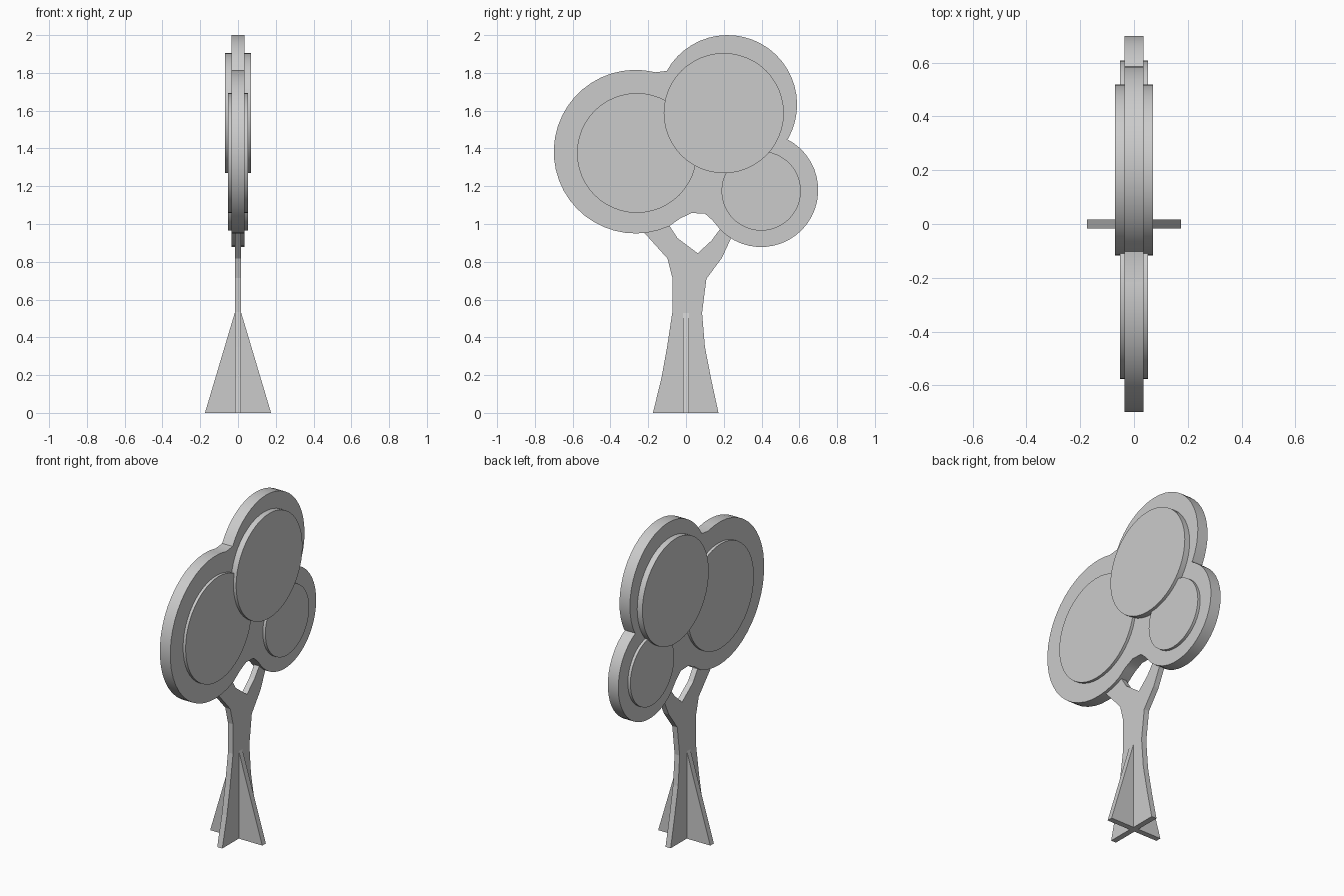
import bpy, bmesh
from math import radians, cos, sin

if "Cube" in bpy.data.objects:
    bpy.data.objects.remove(bpy.data.objects["Cube"])


def slab(name, outline, half, along_x=True, smooth=True):
    """Extrude a flat outline symmetrically along x (or y)."""
    bm = bmesh.new()
    place = (lambda a, z: (-half, a, z)) if along_x else (lambda a, z: (a, -half, z))
    face = bm.faces.new([bm.verts.new(place(a, z)) for a, z in outline])
    ext = bmesh.ops.extrude_face_region(bm, geom=[face])
    moved = [v for v in ext["geom"] if isinstance(v, bmesh.types.BMVert)]
    shift = (2 * half, 0, 0) if along_x else (0, 2 * half, 0)
    bmesh.ops.translate(bm, verts=moved, vec=shift)
    bmesh.ops.recalc_face_normals(bm, faces=bm.faces)
    mesh = bpy.data.meshes.new(name)
    bm.to_mesh(mesh)
    bm.free()
    ob = bpy.data.objects.new(name, mesh)
    bpy.context.collection.objects.link(ob)
    if smooth:
        bpy.ops.object.select_all(action='DESELECT')
        ob.select_set(True)
        bpy.context.view_layer.objects.active = ob
        bpy.ops.object.shade_smooth_by_angle(angle=radians(30))
    return ob


def arc(cy, cz, r, a0, a1, n):
    angles = [radians(a0 + (a1 - a0) * i / n) for i in range(n + 1)]
    return [(cy + r * cos(a), cz + r * sin(a)) for a in angles]


# Forked trunk, tips tucked inside the canopy
trunk = [(-0.175, 0), (0.172, 0), (0.135, 0.17), (0.10, 0.35), (0.085, 0.53),
         (0.108, 0.71), (0.19, 0.82), (0.25, 0.95), (0.20, 1.0),
         (0.135, 0.912), (0.062, 0.845), (-0.045, 0.925), (-0.10, 1.01),
         (-0.24, 0.975), (-0.098, 0.817), (-0.072, 0.715), (-0.072, 0.535),
         (-0.10, 0.35), (-0.13, 0.185)]
slab("trunk", trunk, 0.017, smooth=False)

# Cross fin that stabilises the base
slab("base_fin", [(-0.175, 0), (0.175, 0), (0.017, 0.53), (-0.017, 0.53)],
     0.017, along_x=False, smooth=False)

# Canopy board: three lobes joined by shallow fillets
canopy = (arc(-0.267, 1.383, 0.433, 76, 294, 28)
          + [(-0.03, 1.03), (0.03, 1.058), (0.10, 1.055), (0.14, 1.02)]
          + arc(0.398, 1.18, 0.302, 225, 423, 24)
          + arc(0.22, 1.632, 0.368, -29, 151, 24))
slab("canopy", canopy, 0.035)

# Raised foliage discs showing on both faces
discs = [("left_foliage_disc", -0.26, 1.376, 0.317, 0.052),
         ("top_foliage_disc", 0.20, 1.587, 0.318, 0.07),
         ("right_foliage_disc", 0.398, 1.175, 0.21, 0.052)]
for name, cy, cz, r, half in discs:
    slab(name, arc(cy, cz, r, 0, 360, 48)[:-1], half)
